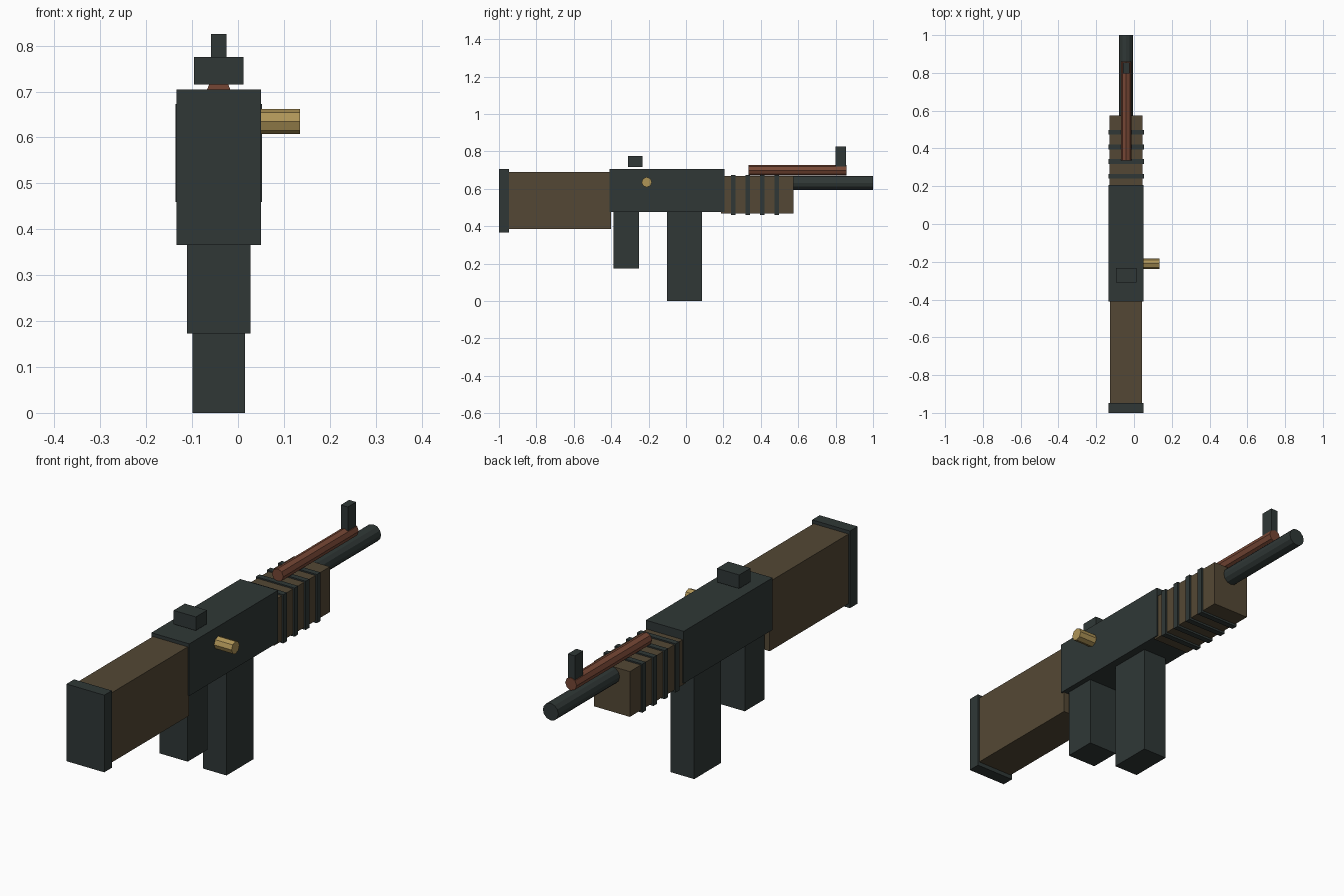
import bpy
import math

cube = bpy.data.objects.get("Cube")
if cube:
    bpy.data.objects.remove(cube, do_unlink=True)

CX = -0.042  # centre plane of the body


def material(name, rgb):
    m = bpy.data.materials.new(name)
    m.use_nodes = True
    colour = (*rgb, 1)
    m.diffuse_color = colour
    bsdf = next(n for n in m.node_tree.nodes if n.type == 'BSDF_PRINCIPLED')
    bsdf.inputs["Base Color"].default_value = colour
    return m


metal = material("dark gunmetal", (0.029, 0.039, 0.037))
wood = material("brown wood", (0.088, 0.064, 0.035))
copper = material("copper", (0.18, 0.062, 0.035))
brass = material("brass", (0.43, 0.30, 0.097))


def box(name, width, y, z, mat):
    """Box centred on the body plane, spanning the y and z ranges."""
    bpy.ops.mesh.primitive_cube_add(size=1, location=(CX, sum(y) / 2, sum(z) / 2))
    ob = bpy.context.object
    ob.name = name
    ob.scale = (width, y[1] - y[0], z[1] - z[0])
    bpy.ops.object.transform_apply(location=False, rotation=False, scale=True)
    ob.data.materials.append(mat)
    return ob


def rod(name, sides, radius, length, centre, rotation, mat):
    bpy.ops.mesh.primitive_cylinder_add(vertices=sides, radius=radius, depth=length,
                                        location=centre, rotation=rotation)
    ob = bpy.context.object
    ob.name = name
    ob.data.materials.append(mat)
    return ob


ALONG_Y = (math.pi / 2, 0, 0)
ALONG_X = (0, math.pi / 2, 0)

# Stock and butt plate
box("butt_plate", 0.184, (-1.0, -0.947), (0.366, 0.705), metal)
box("stock", 0.17, (-0.95, -0.40), (0.384, 0.69), wood)

# Receiver, grip and magazine
box("receiver", 0.184, (-0.41, 0.207), (0.476, 0.705), metal)
box("grip", 0.138, (-0.388, -0.25), (0.173, 0.48), metal)
box("magazine", 0.115, (-0.102, 0.085), (0.0, 0.48), metal)

# Handguard with evenly spaced ribs
box("handguard", 0.174, (0.187, 0.574), (0.468, 0.667), wood)
for i in range(4):
    y = 0.253 + i * 0.0775
    box(f"handguard_rib_{i + 1}", 0.188, (y - 0.0125, y + 0.0125), (0.459, 0.673), metal)

# Barrel and gas tube
rod("barrel", 12, 0.0375, 0.45, (CX, 0.775, 0.63), ALONG_Y, metal)
rod("gas_tube", 8, 0.028, 0.524, (CX, 0.597, 0.698), ALONG_Y, copper)

# Sights
box("rear_sight", 0.108, (-0.31, -0.232), (0.715, 0.775), metal)
box("front_sight", 0.034, (0.798, 0.856), (0.70, 0.825), metal)

# Charging handle
rod("charging_handle", 8, 0.0275, 0.105, (0.0825, -0.21, 0.635), ALONG_X, brass)
